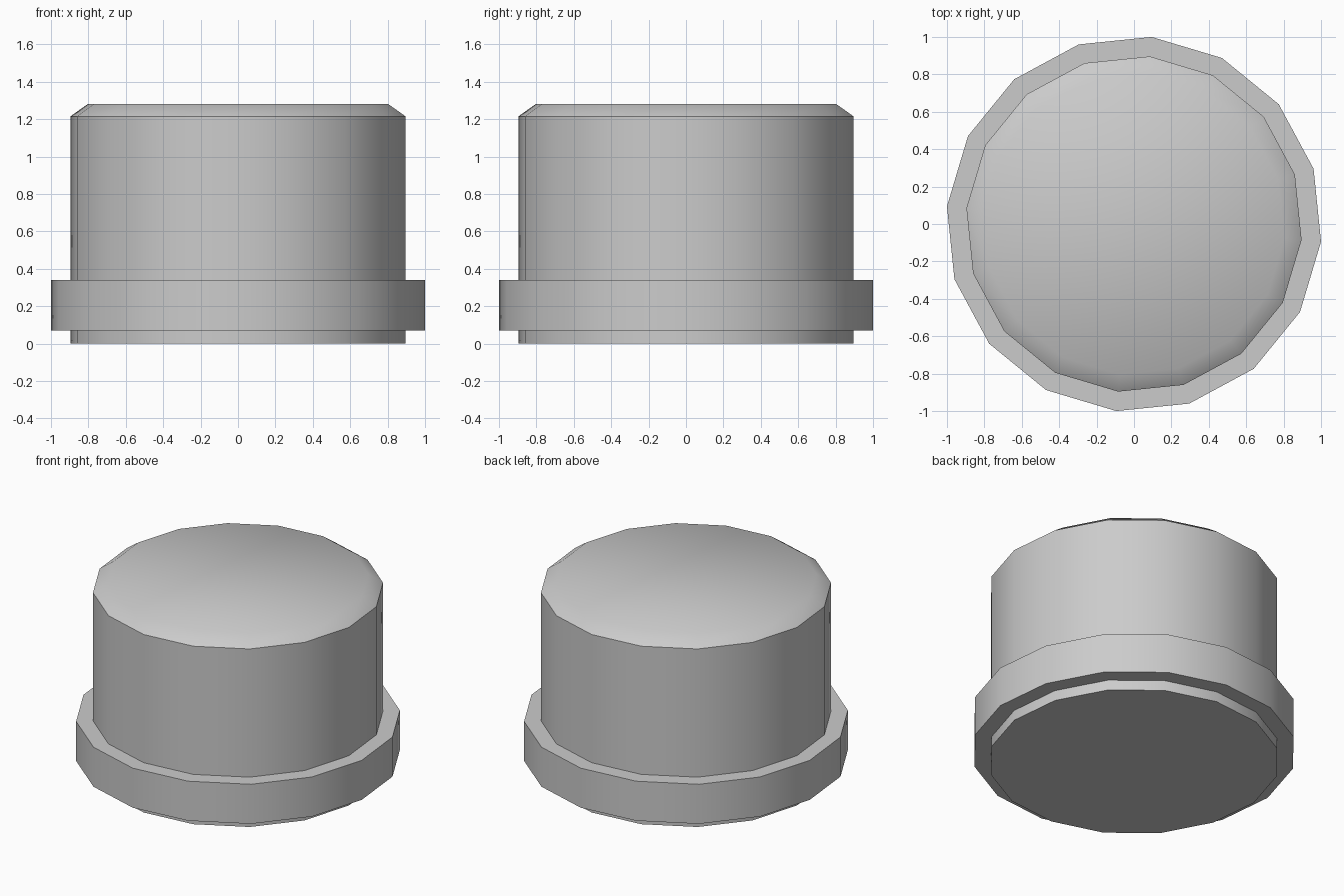
import bpy, bmesh
from math import cos, sin, tau, radians

if "Cube" in bpy.data.objects:
    bpy.data.objects.remove(bpy.data.objects["Cube"])

SIDES = 16
TURN = radians(-5.4)   # rotation of the 16-sided outline


def lathe(name, profile):
    """Revolve a (radius, z) profile and cap both ends."""
    bm = bmesh.new()
    rings = [[bm.verts.new((r * cos(TURN + tau * i / SIDES),
                            r * sin(TURN + tau * i / SIDES), z))
              for i in range(SIDES)] for r, z in profile]
    for low, high in zip(rings, rings[1:]):
        for i in range(SIDES):
            j = (i + 1) % SIDES
            bm.faces.new((low[i], low[j], high[j], high[i]))
    bm.faces.new(rings[0][::-1])
    bm.faces.new(rings[-1])
    mesh = bpy.data.meshes.new(name)
    bm.to_mesh(mesh)
    bm.free()
    obj = bpy.data.objects.new(name, mesh)
    bpy.context.collection.objects.link(obj)
    bpy.ops.object.select_all(action='DESELECT')
    obj.select_set(True)
    bpy.context.view_layer.objects.active = obj
    bpy.ops.object.shade_smooth_by_angle(angle=radians(40))
    return obj


# Button: short foot, wide collar, tall body and chamfered top
lathe("flanged_button", [
    (0.90, 0.0), (0.90, 0.07),
    (1.0045, 0.07), (1.0045, 0.34),
    (0.90, 0.34), (0.90, 1.215),
    (0.808, 1.28),
])
